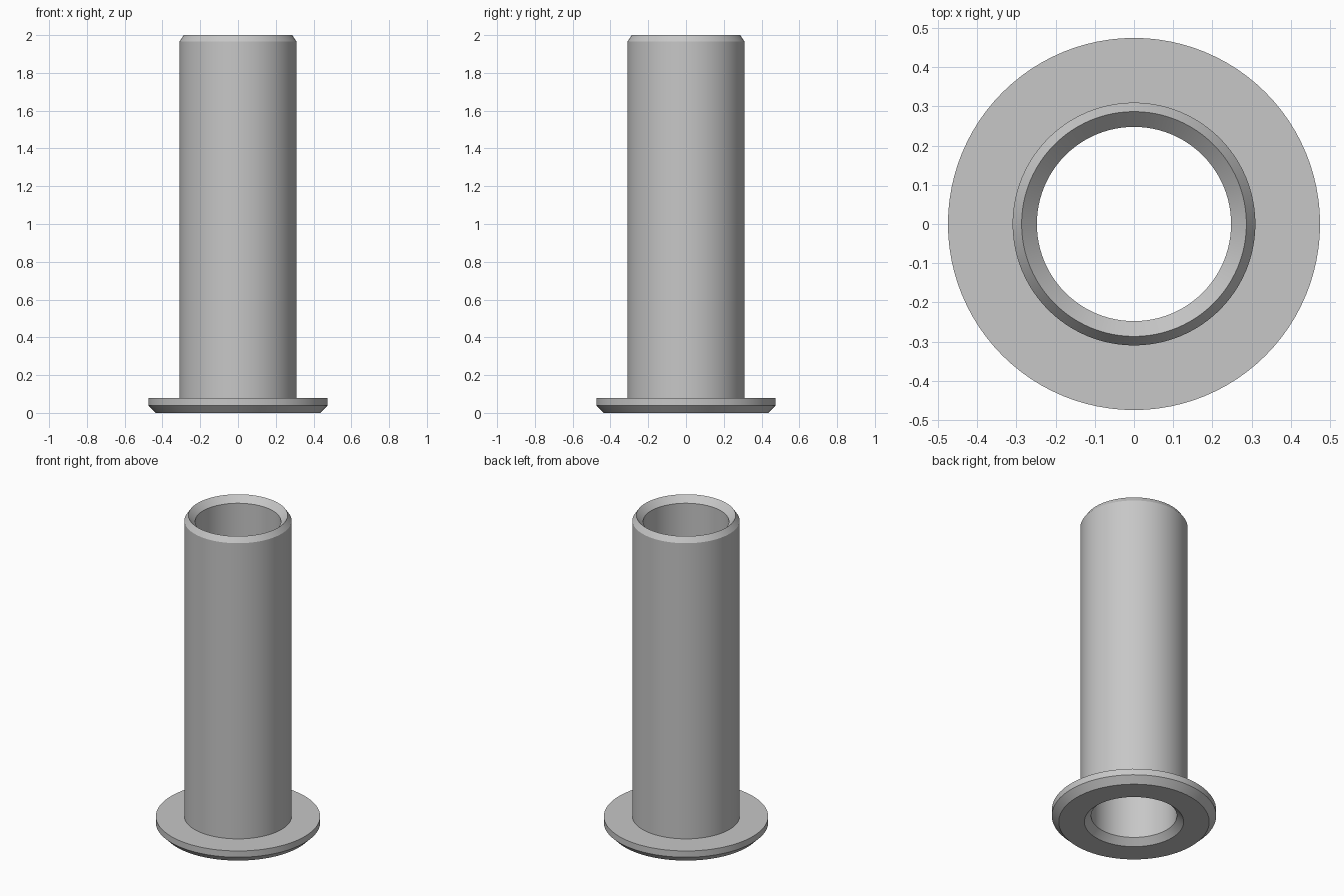
import bpy
import bmesh
import math

cube = bpy.data.objects.get("Cube")
if cube:
    bpy.data.objects.remove(cube, do_unlink=True)

# Single plain metal colour
grey = bpy.data.materials.new("light_grey_metal")
grey.use_nodes = True
colour = (0.57, 0.57, 0.57, 1.0)
grey.diffuse_color = colour
grey.node_tree.nodes["Principled BSDF"].inputs["Base Color"].default_value = colour

# Main dimensions
BORE, TUBE, FLANGE, RIM = 0.248, 0.31, 0.475, 0.287
HEIGHT, FLANGE_TOP = 2.0, 0.08
BORE_CUT = RIM - BORE
FLANGE_CUT = 0.04
TUBE_CUT = 0.034


def lathe(name, profile, steps):
    """Spin a closed (radius, height) profile around the z axis."""
    bm = bmesh.new()
    verts = [bm.verts.new((r, 0, z)) for r, z in profile]
    edges = [bm.edges.new((a, b)) for a, b in zip(verts, verts[1:] + verts[:1])]
    bmesh.ops.spin(bm, geom=verts + edges, cent=(0, 0, 0), axis=(0, 0, 1),
                   angle=math.tau, steps=steps, use_duplicate=False)
    bmesh.ops.remove_doubles(bm, verts=bm.verts, dist=1e-5)
    bmesh.ops.recalc_face_normals(bm, faces=bm.faces)
    mesh = bpy.data.meshes.new(name)
    bm.to_mesh(mesh)
    bm.free()
    mesh.materials.append(grey)
    obj = bpy.data.objects.new(name, mesh)
    bpy.context.collection.objects.link(obj)
    bpy.ops.object.select_all(action="DESELECT")
    obj.select_set(True)
    bpy.context.view_layer.objects.active = obj
    bpy.ops.object.shade_smooth_by_angle(angle=math.radians(30))
    return obj


# Hollow sleeve with a chamfered flange, chamfered bore and knife-edged top rim
lathe("flanged_sleeve", [
    (RIM, 0),
    (FLANGE - FLANGE_CUT, 0),
    (FLANGE, FLANGE_CUT),
    (FLANGE, FLANGE_TOP),
    (TUBE, FLANGE_TOP),
    (TUBE, HEIGHT - TUBE_CUT),
    (RIM, HEIGHT),
    (BORE, HEIGHT - BORE_CUT),
    (BORE, BORE_CUT),
], steps=96)
